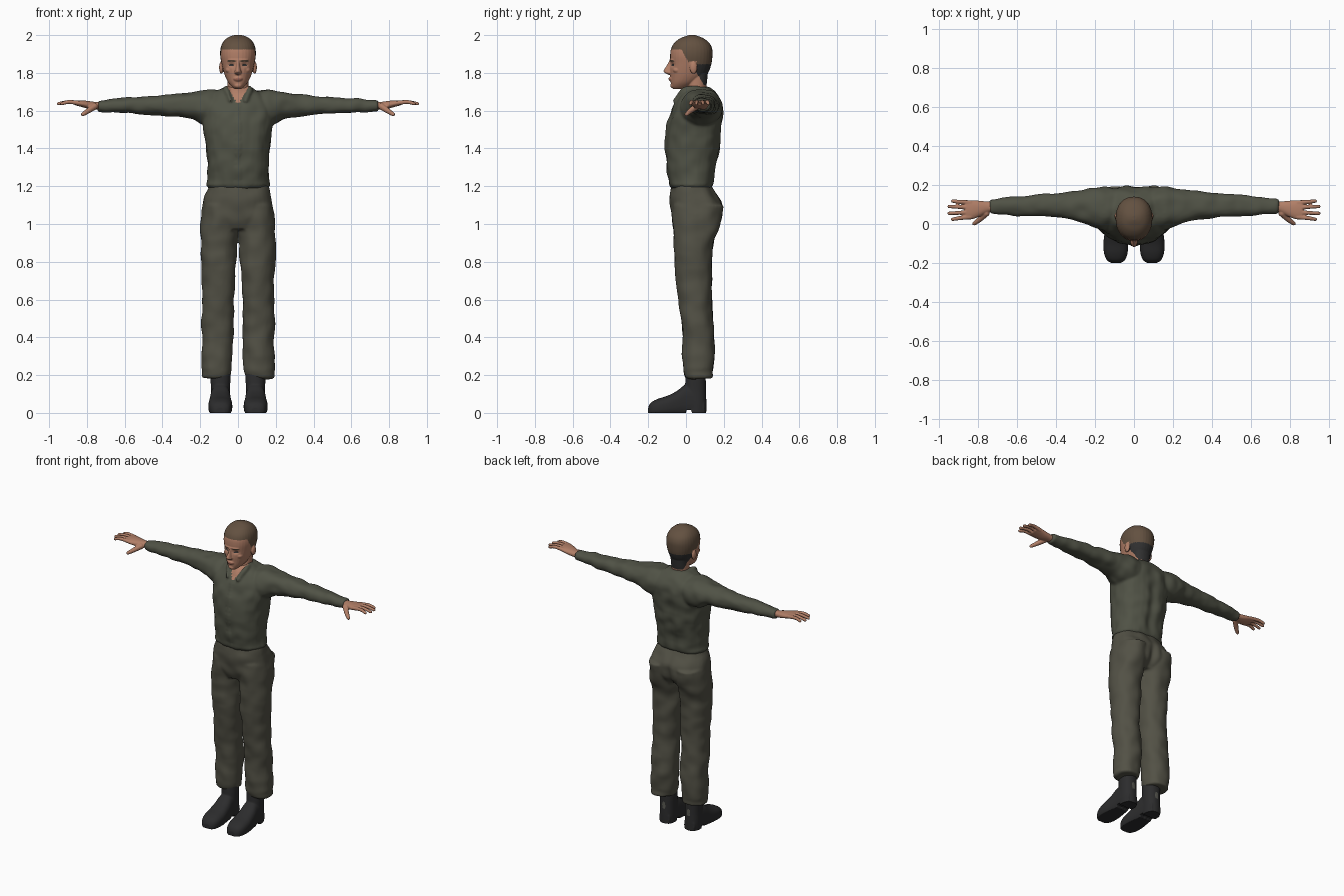
import bpy, bmesh, math
from math import exp
from mathutils import Vector, Matrix, noise

cube = bpy.data.objects.get("Cube")
if cube:
    bpy.data.objects.remove(cube, do_unlink=True)


def material(name, r, g, b):
    m = bpy.data.materials.new(name)
    m.use_nodes = True
    m.diffuse_color = (r, g, b, 1)
    bsdf = m.node_tree.nodes["Principled BSDF"]
    bsdf.inputs["Base Color"].default_value = (r, g, b, 1)
    bsdf.inputs["Roughness"].default_value = 0.8
    return m


SKIN = material("skin", .44, .21, .135)
HAIR = material("brown_hair", .125, .082, .052)
FADE = material("dark_short_hair", .03, .03, .03)
LIPS = material("lips", .33, .13, .09)
SHIRT = material("olive_shirt", .08, .084, .06)
PANTS = material("olive_trousers", .085, .082, .06)
BOOT = material("black_leather", .025, .025, .026)
TAB = material("grey_tab", .1, .1, .085)


def spline(rows, steps=5):
    """Smoothly resample the rows of a loft."""
    out = []
    for i in range(len(rows) - 1):
        p = [rows[max(0, min(len(rows) - 1, i + k))] for k in (-1, 0, 1, 2)]
        for s in range(steps):
            t = s / steps
            out.append([b + .5 * t * (c - a + t * (2*a - 5*b + 4*c - d + t * (3*(b - c) + d - a)))
                        for a, b, c, d in zip(*p)])
    return out + [list(rows[-1])]


def loft(bm, axis, rows, side=1, n=2.2, seg=32):
    """Rounded rings along an axis; row = position, then min and max of the other two axes."""
    rings = []
    for t, a0, a1, b0, b1 in spline(rows):
        ring = []
        for k in range(seg):
            c, s = math.cos(math.tau * k / seg), math.sin(math.tau * k / seg)
            a = (a0 + a1) / 2 + (a1 - a0) / 2 * math.copysign(abs(c) ** (2 / n), c)
            b = (b0 + b1) / 2 + (b1 - b0) / 2 * math.copysign(abs(s) ** (2 / n), s)
            x, y, z = {"x": (t, a, b), "y": (a, t, b), "z": (a, b, t)}[axis]
            ring.append(bm.verts.new((side * x, y, z)))
        rings.append(ring)
    for p, q in zip(rings, rings[1:]):
        for k in range(seg):
            bm.faces.new((p[k], p[k - 1], q[k - 1], q[k]))
    bm.faces.new(rings[0])
    bm.faces.new(rings[-1])


def sym(rows):
    """Expand (z, half width, front, back) to a centred loft row."""
    return [(z, -h, h, f, b) for z, h, f, b in rows]


def ball(bm, centre, radii):
    m = Matrix.Translation(centre) @ Matrix.Diagonal((*radii, 1))
    bmesh.ops.create_uvsphere(bm, u_segments=16, v_segments=10, radius=1, matrix=m)


def beads(bm, points, r0, r1, side=1):
    """Tapered rounded tube through points."""
    path = spline(points, 8)
    for i, (x, y, z) in enumerate(path):
        r = r0 + (r1 - r0) * i / (len(path) - 1)
        ball(bm, (side * x, y, z), (r, r, r))


def finish(name, bm, mats, voxel, sculpt=None, rule=None, smooth=4):
    """Fuse the shells into one skin, then sculpt and colour it."""
    bmesh.ops.recalc_face_normals(bm, faces=bm.faces)
    me = bpy.data.meshes.new(name)
    bm.to_mesh(me)
    bm.free()
    ob = bpy.data.objects.new(name, me)
    bpy.context.scene.collection.objects.link(ob)
    rm = ob.modifiers.new("fuse", 'REMESH')
    rm.mode, rm.voxel_size = 'VOXEL', voxel
    sm = ob.modifiers.new("smooth", 'SMOOTH')
    sm.factor, sm.iterations = .5, smooth
    deps = bpy.context.evaluated_depsgraph_get()
    new = bpy.data.meshes.new_from_object(ob.evaluated_get(deps))
    ob.modifiers.clear()
    ob.data = new
    new.name = name
    new.materials.clear()
    for m in mats:
        new.materials.append(m)
    if sculpt:
        moved = [v.co + Vector(sculpt(v.co, v.normal)) for v in new.vertices]
        for v, co in zip(new.vertices, moved):
            v.co = co
    for p in new.polygons:
        p.material_index = rule(p.center) if rule else 0
    new.shade_smooth()
    return ob


def bump(x, z, cx, cz, wx, wz):
    return exp(-((x - cx) / wx) ** 2 - ((z - cz) / wz) ** 2)


# Shirt: torso, sleeves and collar
bm = bmesh.new()
loft(bm, "z", sym([(1.185, .15, -.07, .13), (1.205, .169, -.086, .145), (1.23, .164, -.088, .147),
     (1.3, .162, -.1, .158), (1.4, .168, -.106, .18), (1.5, .18, -.102, .19), (1.58, .19, -.082, .196),
     (1.64, .185, -.056, .19), (1.68, .15, -.03, .17), (1.71, .1, 0, .14), (1.725, .075, .01, .12)]), n=2.4)
for s in (-1, 1):
    loft(bm, "x", [(.08, 0, .18, 1.52, 1.7), (.15, -.03, .192, 1.52, 1.714), (.2, -.018, .186, 1.53, 1.705),
         (.25, 0, .18, 1.56, 1.697), (.33, .02, .167, 1.568, 1.687), (.45, .038, .156, 1.58, 1.677),
         (.55, .04, .15, 1.584, 1.67), (.65, .045, .137, 1.59, 1.662), (.73, .05, .128, 1.596, 1.654),
         (.742, .053, .124, 1.6, 1.651)], s)
    beads(bm, [(.05, .06, 1.72), (.062, .0, 1.715), (.04, -.055, 1.655)], .014, .012, s)


def shirt_sculpt(c, nrm):
    d = nrm * .008 * noise.noise(c * 15)
    if c.y > .08:
        d.y -= .014 * bump(c.x, c.z, 0, 1.42, .03, .2)
    elif c.y < 0 and abs(c.x) < .012:
        d.y -= .003
    return d


finish("shirt", bm, [SHIRT, SKIN], .008, shirt_sculpt,
       lambda c: int(c.y < .03 and c.z > 1.64 and abs(c.x) < (c.z - 1.632) * .6))

# Trousers: pelvis and two legs
bm = bmesh.new()
loft(bm, "z", sym([(1.215, .155, -.075, .13), (1.15, .176, -.085, .168), (1.1, .186, -.083, .194),
     (1.03, .19, -.075, .186), (.97, .14, -.055, .14)]), n=2.3)
for s in (-1, 1):
    loft(bm, "z", [(1.1, 0, .185, -.07, .198), (1, .001, .196, -.07, .182), (.9, .006, .198, -.062, .146),
         (.8, .01, .196, -.062, .139), (.6, .022, .188, -.04, .136), (.5, .022, .193, -.028, .141),
         (.4, .025, .188, -.018, .151), (.3, .028, .195, -.018, .15), (.24, .03, .197, -.016, .146),
         (.215, .034, .19, -.011, .142), (.185, .04, .192, 0, .144)], s)


def pants_sculpt(c, nrm):
    d = nrm * .008 * noise.noise(c * 13)
    if c.y > .08:
        d.y -= .02 * bump(c.x, c.z, 0, 1.03, .022, .09)
    return d


finish("trousers", bm, [PANTS], .008, pants_sculpt)

# Boots: shaft, foot and heel tab
for s, side in ((1, "left"), (-1, "right")):
    bm = bmesh.new()
    loft(bm, "z", [(-.02, .045, .14, -.005, .107), (.05, .043, .143, -.008, .108), (.12, .042, .143, -.006, .106),
         (.2, .04, .146, -.002, .104), (.26, .045, .14, .002, .1)], s)
    loft(bm, "y", [(-.2, .068, .118, -.02, .03), (-.185, .046, .14, -.02, .055), (-.15, .033, .154, -.02, .074),
         (-.1, .03, .157, -.02, .09), (-.05, .035, .152, -.02, .115), (0, .04, .146, -.02, .15),
         (.05, .045, .142, -.02, .14), (.1, .055, .13, -.02, .07)], s, n=2.6)

    def sole(c, nrm):
        arch = .014 if .0 < c.y < .03 and c.z < .014 else 0
        return (0, 0, max(0, arch - c.z))

    finish(side + "_boot", bm, [BOOT, TAB], .005, sole,
           lambda c: int(c.y > .09 and .1 < c.z < .14 and abs(abs(c.x) - .092) < .011))

# Hands: palm, four fingers and thumb
for s, side in ((1, "left"), (-1, "right")):
    bm = bmesh.new()
    loft(bm, "x", [(.71, .064, .114, 1.602, 1.648), (.75, .06, .115, 1.606, 1.646), (.79, .04, .119, 1.61, 1.651),
         (.83, .025, .122, 1.62, 1.655), (.865, .026, .12, 1.63, 1.655)], s)
    for y, tip_y, tip_x in ((.11, .118, .932), (.085, .09, .95), (.06, .055, .95), (.036, .024, .932)):
        beads(bm, [(.84, y, 1.64), (.895, (y + tip_y) / 2, 1.646), (tip_x, tip_y, 1.637)], .0125, .009, s)
    beads(bm, [(.76, .055, 1.622), (.795, .022, 1.598), (.822, .002, 1.58)], .018, .01, s)
    finish(side + "_hand", bm, [SKIN], .004, smooth=2)

# Head: skull, neck, nose, mouth, chin, brow and ears
bm = bmesh.new()
loft(bm, "z", sym([(1.715, .018, -.068, -.01), (1.728, .034, -.077, .02), (1.75, .052, -.081, .06),
     (1.78, .067, -.083, .1), (1.81, .077, -.085, .122), (1.85, .087, -.083, .135), (1.89, .094, -.084, .14),
     (1.925, .093, -.08, .139), (1.955, .084, -.065, .126), (1.98, .064, -.036, .098),
     (1.995, .038, 0, .064), (2.001, .012, .02, .042)]))
loft(bm, "z", sym([(1.6, .06, 0, .13), (1.7, .056, .004, .108), (1.76, .056, .012, .112), (1.84, .06, .02, .12)]))
loft(bm, "z", sym([(1.79, .01, -.094, -.05), (1.8, .02, -.112, -.05), (1.811, .016, -.119, -.05),
     (1.84, .01, -.102, -.05), (1.868, .008, -.086, -.05)]), seg=16)
ball(bm, (0, -.068, 1.768), (.028, .025, .017))
ball(bm, (0, -.066, 1.733), (.022, .018, .015))
ball(bm, (0, -.06, 1.868), (.058, .028, .012))
for s in (-1, 1):
    ball(bm, (s * .088, .04, 1.828), (.012, .02, .033))
    ball(bm, (s * .045, -.045, 1.815), (.022, .025, .018))


def face_sculpt(c, nrm):
    sink = .009 * bump(abs(c.x), c.z, .035, 1.843, .016, .011) if c.y < -.03 else 0
    return (0, sink, 0)


def head_colour(c):
    x, y, z = abs(c.x), c.y, c.z
    if y < -.03 and z < 1.9:
        if ((x - .035) / .014) ** 2 + ((z - 1.841) / .005) ** 2 < 1:
            return 2
        if .014 < x < .056 and abs(z - 1.864 + (x - .035) ** 2 * 6) < .004:
            return 1
        return 3 if x < .023 and abs(z - 1.767) < .008 - x * .2 and y < -.06 else 0
    if x > .086 and .015 < y < .064 and z < 1.862:
        return 0
    hairline = 1.925 - max(0, min(1, (y + .025) / .05)) * .09
    if y > .045:
        hairline = 1.82 - min(1, (y - .045) / .05) * .085
    return 0 if z < hairline else 2 if z < 1.845 and y > .045 else 1


finish("head", bm, [SKIN, HAIR, FADE, LIPS], .003, face_sculpt, head_colour, smooth=3)
